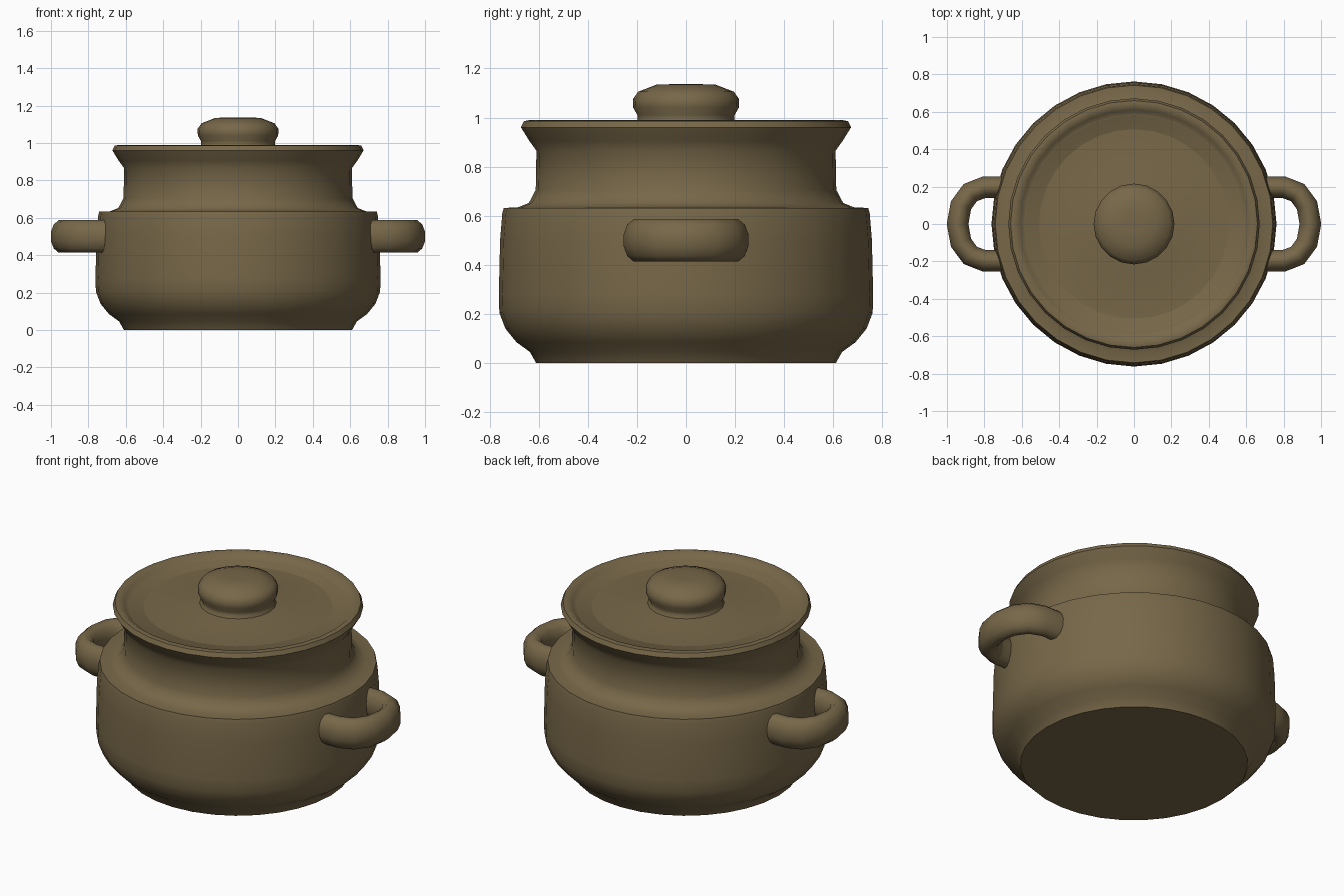
import bpy, bmesh, math
from mathutils import Vector

if "Cube" in bpy.data.objects:
    bpy.data.objects.remove(bpy.data.objects["Cube"])

clay = bpy.data.materials.new("olive_brown_clay")
clay.diffuse_color = (0.185, 0.137, 0.066, 1)
clay.use_nodes = True
clay.node_tree.nodes["Principled BSDF"].inputs["Base Color"].default_value = clay.diffuse_color


def finish(bm, name, angle):
    bmesh.ops.recalc_face_normals(bm, faces=bm.faces[:])
    me = bpy.data.meshes.new(name)
    bm.to_mesh(me)
    bm.free()
    me.materials.append(clay)
    ob = bpy.data.objects.new(name, me)
    bpy.context.collection.objects.link(ob)
    bpy.ops.object.select_all(action='DESELECT')
    ob.select_set(True)
    bpy.context.view_layer.objects.active = ob
    bpy.ops.object.shade_smooth_by_angle(angle=math.radians(angle))
    return ob


def skin(bm, rings, close_u=True):
    for a, b in zip(rings, rings[1:]):
        n = len(a)
        for i in range(n):
            j = (i + 1) % n
            bm.faces.new((a[i], a[j], b[j], b[i]))


def lathe(name, profile, n, angle=50):
    bm = bmesh.new()
    rings = [[bm.verts.new((r * math.cos(2 * math.pi * i / n),
                            r * math.sin(2 * math.pi * i / n), z))
              for i in range(n)] for r, z in profile]
    skin(bm, rings)
    bm.faces.new(rings[0])
    bm.faces.new(rings[-1])
    return finish(bm, name, angle)


# Pot body with foot, shoulder, neck, flared rim and recessed top
lathe("pot_body", [
    (0.61, 0.0), (0.635, 0.045), (0.69, 0.085), (0.735, 0.14), (0.76, 0.205),
    (0.762, 0.28), (0.757, 0.5), (0.748, 0.61), (0.742, 0.632),
    (0.685, 0.634), (0.64, 0.652), (0.612, 0.705), (0.609, 0.865),
    (0.638, 0.905), (0.672, 0.96), (0.66, 0.985), (0.635, 0.99),
    (0.61, 0.972), (0.585, 0.955)], 32)

# Slightly domed lid
lathe("lid", [(0.60, 0.93), (0.60, 0.956), (0.55, 0.953), (0.40, 0.960),
              (0.26, 0.970), (0.18, 0.98)], 32)

# Lid knob
lathe("lid_knob", [(0.215, 0.965), (0.197, 0.99), (0.198, 1.01), (0.215, 1.04),
                   (0.216, 1.075), (0.195, 1.105), (0.12, 1.134),
                   (0.05, 1.136)], 20)


# Side handles: flattened tube swept along a horizontal loop
half = [(0.66, 0.197), (0.80, 0.197), (0.875, 0.168), (0.925, 0.1)]
path = [Vector((x, y, 0.5)) for x, y in half] + [Vector((0.943, 0, 0.5))] \
    + [Vector((x, -y, 0.5)) for x, y in reversed(half)]


def handle(name, side):
    bm = bmesh.new()
    rings = []
    for k, p in enumerate(path):
        a, b = path[max(k - 1, 0)], path[min(k + 1, len(path) - 1)]
        t = (b - a).normalized()
        out = Vector((-t.y, t.x, 0))
        ring = []
        for i in range(12):
            w = 2 * math.pi * (i + 0.5) / 12
            q = p + out * (0.06 * math.cos(w)) + Vector((0, 0, 0.09 * math.sin(w)))
            ring.append(bm.verts.new((q.x * side, q.y, q.z)))
        rings.append(ring)
    skin(bm, rings)
    bm.faces.new(rings[0])
    bm.faces.new(rings[-1])
    finish(bm, name, 60)


handle("right_handle", 1)
handle("left_handle", -1)
